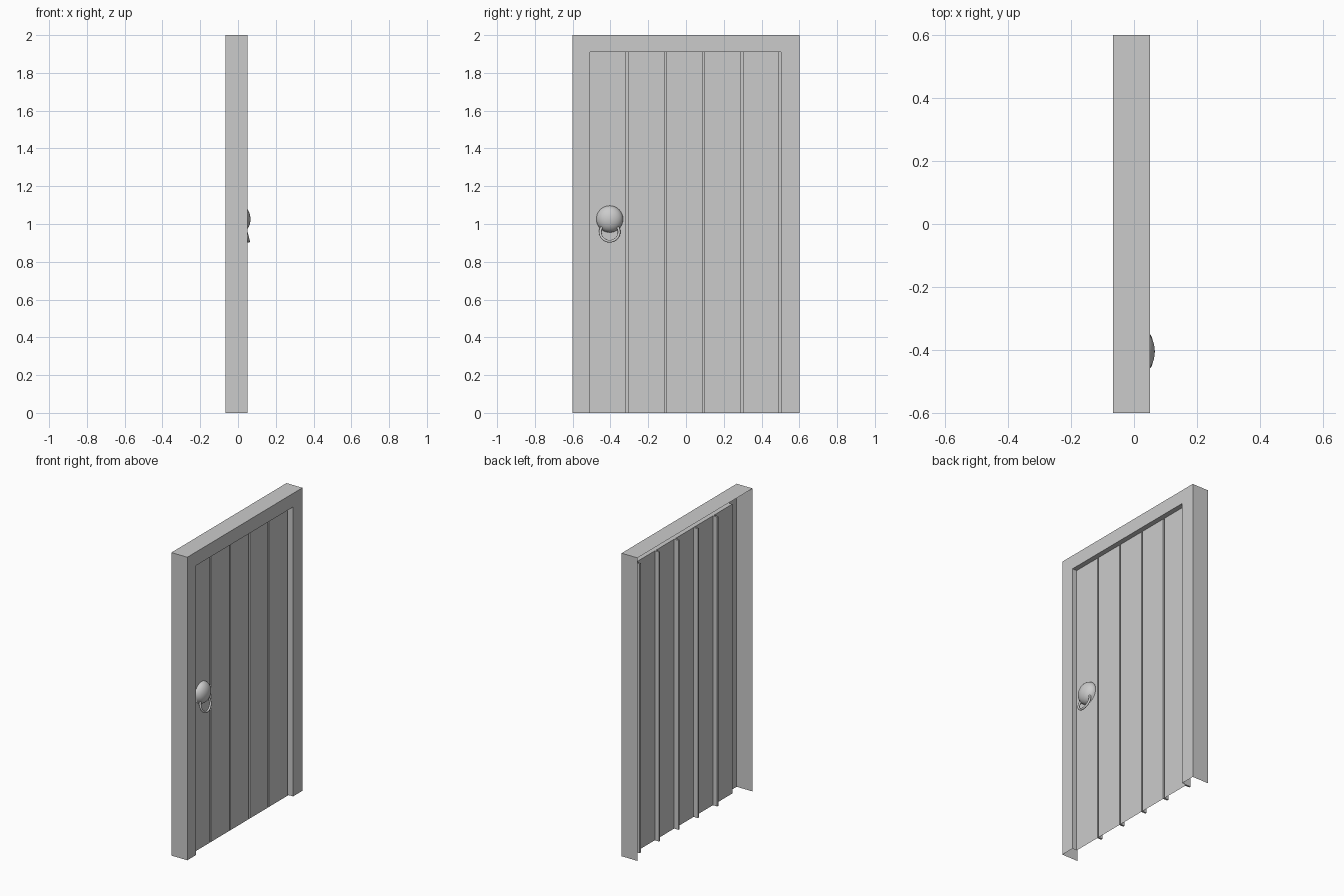
import bpy, bmesh, math
from mathutils import Matrix

cube = bpy.data.objects.get("Cube")
if cube:
    bpy.data.objects.remove(cube, do_unlink=True)

grey = bpy.data.materials.new("plain_grey")
grey.use_nodes = True
grey.diffuse_color = (0.6, 0.6, 0.6, 1)
grey.node_tree.nodes["Principled BSDF"].inputs["Base Color"].default_value = (0.6, 0.6, 0.6, 1)

BACK, FRONT, PANEL, GROOVE = -0.066, 0.05, 0.017, -0.014
LEFT, RIGHT, HEAD = -0.507, 0.503, 1.91
PLANKS = 5


def add_object(name, bm):
    mesh = bpy.data.meshes.new(name)
    bm.to_mesh(mesh)
    bm.free()
    obj = bpy.data.objects.new(name, mesh)
    bpy.context.collection.objects.link(obj)
    mesh.materials.append(grey)
    return obj


def loft(bm, rows):
    """Bridge neighbouring rows of points with quads."""
    grid = [[bm.verts.new(p) for p in row] for row in rows]
    for a, b in zip(grid, grid[1:]):
        for i in range(len(a) - 1):
            bm.faces.new((a[i], b[i], b[i + 1], a[i + 1]))


def arch(x, y0, y1, top):
    return [(x, y0, 0), (x, y0, top), (x, y1, top), (x, y1, 0)]


# Door frame: open-backed shell with a reveal around the opening
bm = bmesh.new()
loft(bm, [arch(BACK, -0.6, 0.6, 2), arch(FRONT, -0.6, 0.6, 2),
          arch(FRONT, LEFT, RIGHT, HEAD), arch(PANEL, LEFT, RIGHT, HEAD)])
add_object("door_frame", bm)

# Plank panel: one sheet folded back into a narrow groove after each plank
bm = bmesh.new()
pitch = (RIGHT - LEFT) / PLANKS
profile = []
for k in range(PLANKS):
    start = LEFT + k * pitch
    end = start + pitch
    edge = end - 0.012
    profile += [(PANEL, start), (PANEL, edge), (GROOVE, edge), (GROOVE, end)]
    # Groove end caps
    for z in (0, HEAD):
        cap = [(PANEL, edge, z), (GROOVE, edge, z), (GROOVE, end, z), (PANEL, end, z)]
        if z == 0:
            cap.reverse()
        bm.faces.new([bm.verts.new(p) for p in cap])
profile.append((PANEL, RIGHT))
loft(bm, [[(x, y, HEAD) for x, y in profile], [(x, y, 0) for x, y in profile]])
bmesh.ops.remove_doubles(bm, verts=bm.verts, dist=0.0001)
add_object("plank_panel", bm)

# Knob: flattened half dome sitting on the first plank
bm = bmesh.new()
bmesh.ops.create_uvsphere(bm, u_segments=32, v_segments=16, radius=1)
bmesh.ops.bisect_plane(bm, geom=bm.verts[:] + bm.edges[:] + bm.faces[:],
                       plane_co=(0, 0, 0), plane_no=(0, 0, 1), clear_inner=True)
bm.transform(Matrix.Translation((PANEL, -0.404, 1.026))
             @ Matrix.Diagonal((0.049, 0.071, 0.071, 1))
             @ Matrix.Rotation(math.pi / 2, 4, "Y"))
for f in bm.faces:
    f.smooth = True
add_object("knob_dome", bm)

# Pull ring: hangs from the dome, tilted outward at the bottom
bpy.ops.mesh.primitive_torus_add(
    major_radius=0.05, minor_radius=0.007, major_segments=32, minor_segments=12,
    location=(0.044, -0.404, 0.957), rotation=(0, math.pi / 2 - 0.24, 0))
ring = bpy.context.object
ring.name = "pull_ring"
ring.data.materials.append(grey)
bpy.ops.object.shade_smooth()
